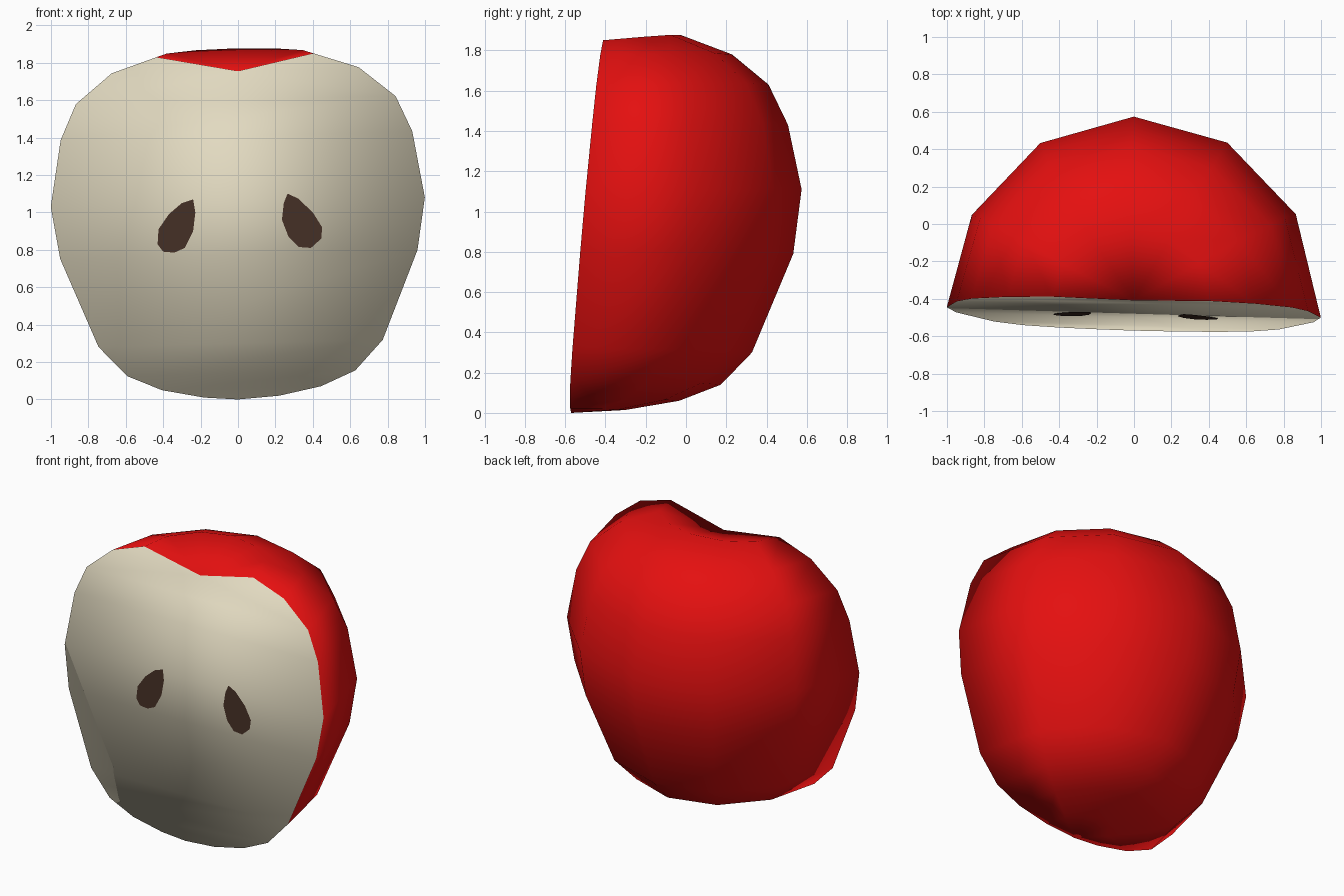
import bpy, bmesh, math

if "Cube" in bpy.data.objects:
    bpy.data.objects.remove(bpy.data.objects["Cube"])


def material(name, rgb):
    m = bpy.data.materials.new(name)
    m.diffuse_color = (*rgb, 1)
    m.use_nodes = True
    m.node_tree.nodes["Principled BSDF"].inputs["Base Color"].default_value = m.diffuse_color
    return m


red = material("red skin", (0.78, 0.005, 0.005))
cream = material("cream flesh", (0.76, 0.70, 0.53))
brown = material("seed brown", (0.055, 0.027, 0.018))


def cut_y(x, z):
    """The slightly tilted plane of the cut."""
    return -0.57 + 0.092 * z - 0.03 * x


# Rings from bottom to top: side radius, back radius, height, extra height at the back
rings = [(0.20, 0.27, 0.015, 0.0), (0.425, 0.53, 0.06, 0.0), (0.61, 0.73, 0.14, 0.0),
         (0.76, 0.87, 0.30, 0.0), (0.955, 1.03, 0.775, 0.015), (1.0, 1.042, 1.055, 0.055),
         (0.94, 0.945, 1.41, 0.02), (0.855, 0.83, 1.60, 0.03), (0.66, 0.635, 1.76, 0.02),
         (0.42, 0.37, 1.84, 0.037)]
SEG = 6

# Half apple: half rings closed by the cut face, all smooth
bm = bmesh.new()
bottom = bm.verts.new((0, -0.57, 0))
top = bm.verts.new((0, cut_y(0, 1.755), 1.755))
rows = []
for a, b, h, rise in rings:
    row = []
    for i in range(SEG + 1):
        t = math.pi * i / SEG
        x = a * math.cos(t)
        z = h + 0.025 * x + rise * math.sin(t)
        x -= 0.02 * (h - 1)
        tilt_x = x if i in (0, SEG) else 0
        row.append(bm.verts.new((x, cut_y(tilt_x, z) + b * math.sin(t), z)))
    rows.append(row)


def face(*verts, mat=0):
    bm.faces.new(verts).material_index = mat


# Red skin
for i in range(SEG):
    face(bottom, rows[0][i + 1], rows[0][i])
    face(top, rows[-1][i], rows[-1][i + 1])
    for lo, hi in zip(rows, rows[1:]):
        face(lo[i], lo[i + 1], hi[i + 1], hi[i])

# Cream cut face: strips from left rim to right rim, fan round the stem dip
left, right = [r[SEG] for r in rows], [r[0] for r in rows]
face(bottom, right[0], left[0], mat=1)
for j in range(7):
    face(left[j], right[j], right[j + 1], left[j + 1], mat=1)
face(left[7], right[7], top, mat=1)
for j in (7, 8):
    face(right[j], right[j + 1], top, mat=1)
    face(left[j + 1], left[j], top, mat=1)

bmesh.ops.recalc_face_normals(bm, faces=bm.faces)
for f in bm.faces:
    f.smooth = True
mesh = bpy.data.meshes.new("apple_half")
bm.to_mesh(mesh)
bm.free()
mesh.materials.append(red)
mesh.materials.append(cream)
bpy.context.collection.objects.link(bpy.data.objects.new("apple_half", mesh))


# Seeds: teardrop faces lying just on the cut
def seed(name, outline):
    me = bpy.data.meshes.new(name)
    pts = [(x, cut_y(x, z) - 0.005, z) for x, z in outline]
    me.from_pydata(pts, [], [list(range(len(pts)))])
    me.materials.append(brown)
    bpy.context.collection.objects.link(bpy.data.objects.new(name, me))


seed("left_seed", [(-0.24, 1.07), (-0.30, 1.05), (-0.37, 0.99), (-0.425, 0.91), (-0.43, 0.83),
                   (-0.40, 0.79), (-0.34, 0.785), (-0.285, 0.81), (-0.24, 0.90), (-0.228, 1.0)])
seed("right_seed", [(0.265, 1.10), (0.245, 1.05), (0.235, 0.96), (0.27, 0.87), (0.325, 0.815),
                    (0.39, 0.81), (0.445, 0.86), (0.45, 0.92), (0.40, 1.0), (0.32, 1.075)])
